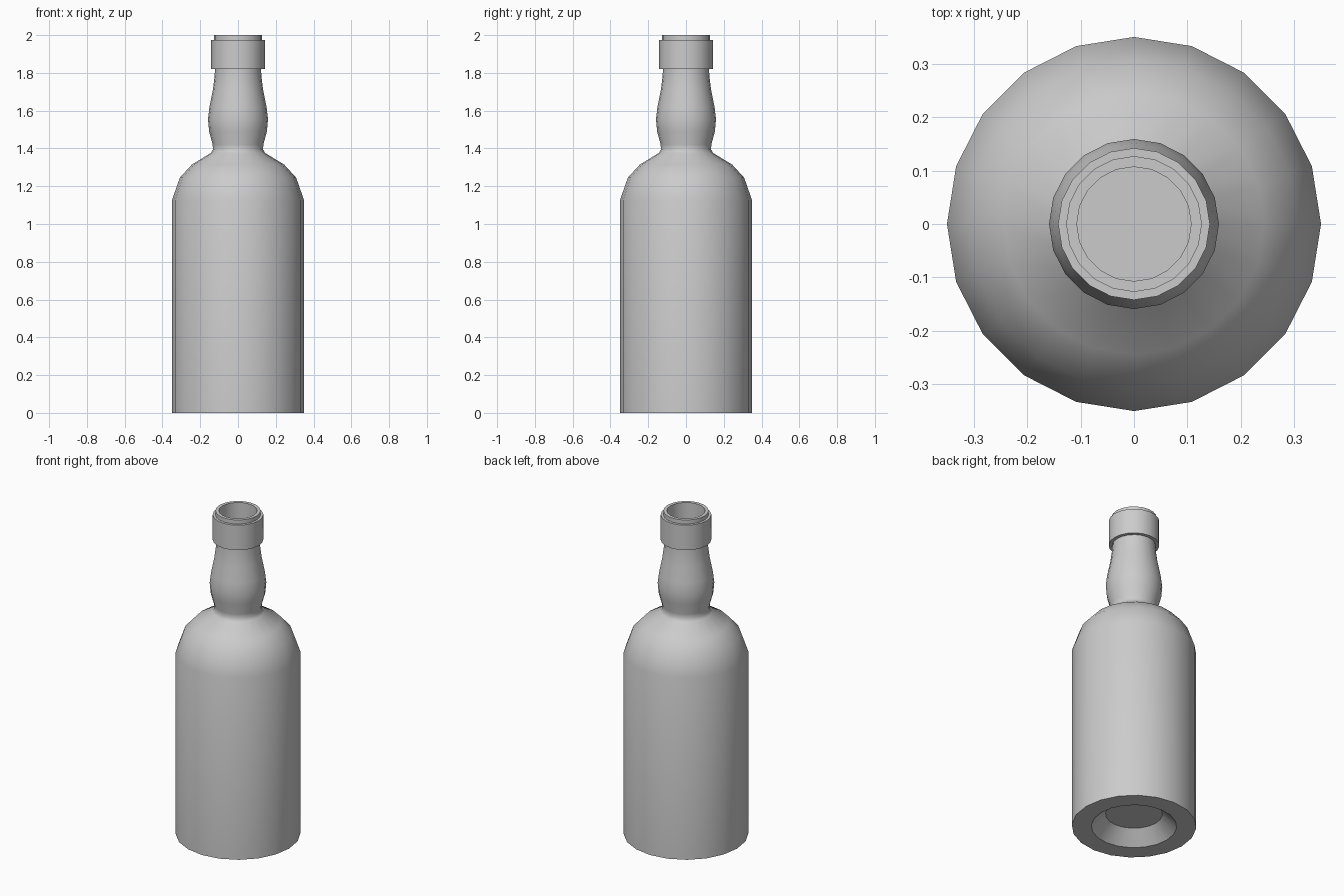
import bpy, bmesh, math

if "Cube" in bpy.data.objects:
    bpy.data.objects.remove(bpy.data.objects["Cube"])

SIDES = 20

# Closed outline (radius, height): recessed base, body, neck, collar, mouth
PROFILE = [
    (0.16, 0.08), (0.24, 0.0), (0.35, 0.0),                     # base
    (0.35, 1.125), (0.308, 1.245), (0.244, 1.315),              # body, shoulder
    (0.143, 1.376), (0.133, 1.394), (0.134, 1.42),              # neck root
    (0.153, 1.49), (0.159, 1.555), (0.151, 1.62),               # neck bulge
    (0.133, 1.71), (0.124, 1.78), (0.122, 1.82),
    (0.142, 1.82), (0.142, 1.975), (0.127, 1.975),              # collar
    (0.127, 2.0), (0.107, 2.0), (0.107, 1.5),                   # lip, mouth
]


def lathe(name, profile, sides):
    bm = bmesh.new()
    rings = []
    for r, z in profile:
        rings.append([bm.verts.new((r * math.cos(2 * math.pi * i / sides),
                                    r * math.sin(2 * math.pi * i / sides), z))
                      for i in range(sides)])
    for a, b in zip(rings, rings[1:]):
        for i in range(sides):
            j = (i + 1) % sides
            bm.faces.new((a[i], a[j], b[j], b[i]))
    # Cap the recess under the base and the bottom of the mouth
    bm.faces.new(list(reversed(rings[0])))
    bm.faces.new(rings[-1])
    bmesh.ops.recalc_face_normals(bm, faces=bm.faces[:])
    mesh = bpy.data.meshes.new(name)
    bm.to_mesh(mesh)
    bm.free()
    obj = bpy.data.objects.new(name, mesh)
    bpy.context.collection.objects.link(obj)
    return obj


bottle = lathe("bottle", PROFILE, SIDES)

# Smooth glass with crisp base and collar edges
bpy.context.view_layer.objects.active = bottle
bottle.select_set(True)
bpy.ops.object.shade_smooth_by_angle(angle=math.radians(40))
